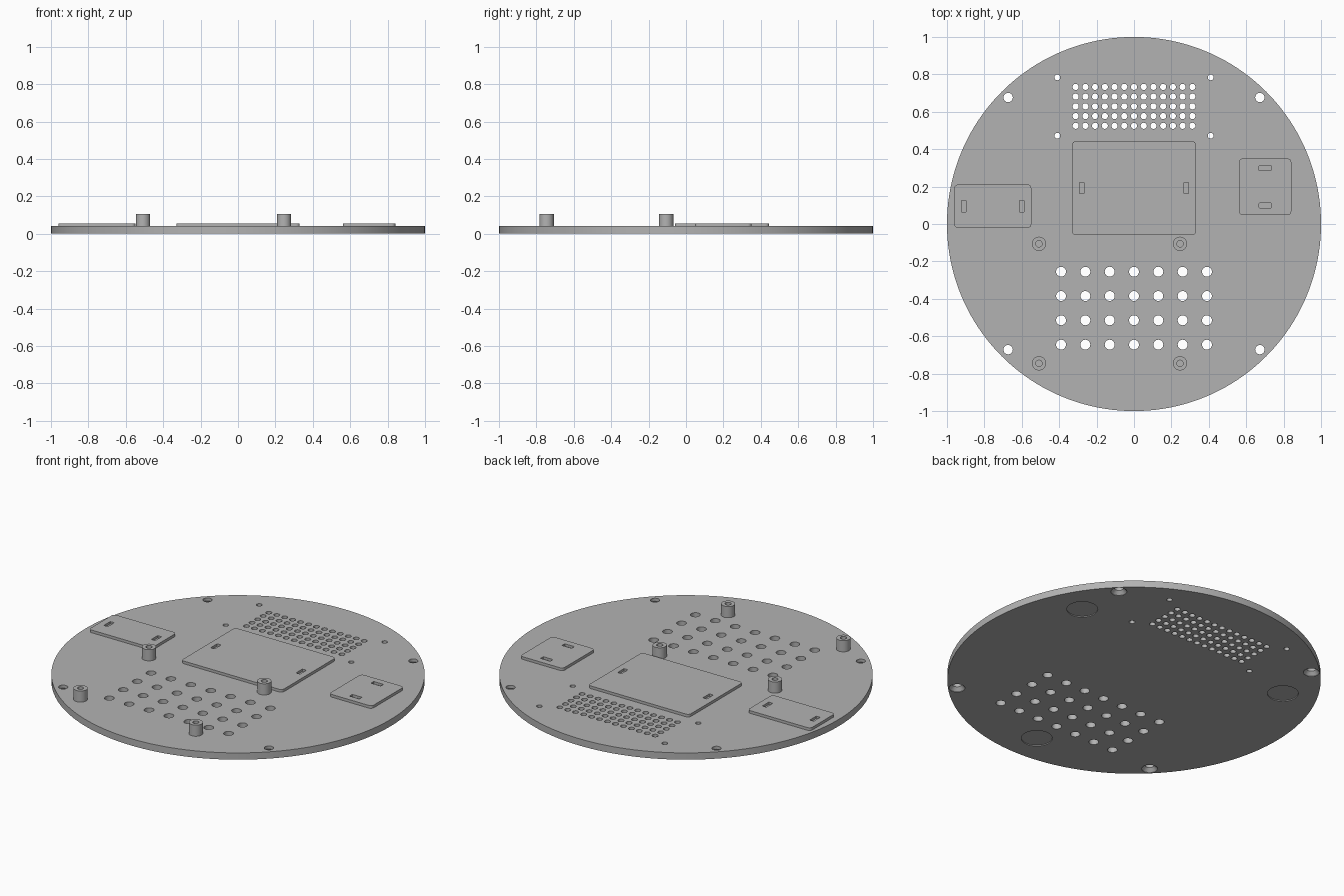
import bpy, bmesh, math

cube = bpy.data.objects.get("Cube")
if cube:
    bpy.data.objects.remove(cube, do_unlink=True)

BASE_TOP, PLATE_TOP, POST_TOP = 0.04, 0.056, 0.106

grey = bpy.data.materials.new("matte grey")
grey.use_nodes = True
colour = (0.45, 0.45, 0.45, 1)
grey.diffuse_color = colour
grey.node_tree.nodes["Principled BSDF"].inputs["Base Color"].default_value = colour


def stack(bm, rings):
    """Closed solid skinned through matching loops of points."""
    loops = [[bm.verts.new(p) for p in ring] for ring in rings]
    n = len(loops[0])
    for low, high in zip(loops, loops[1:]):
        for i in range(n):
            j = (i + 1) % n
            bm.faces.new((low[i], low[j], high[j], high[i]))
    bm.faces.new(loops[0][::-1])
    bm.faces.new(loops[-1])


def turned(bm, x, y, profile, sides=24):
    """Solid of revolution from (radius, height) pairs, bottom to top."""
    turns = [math.tau * i / sides for i in range(sides)]
    stack(bm, [[(x + r * math.cos(a), y + r * math.sin(a), z) for a in turns]
               for r, z in profile])


def rounded_box(bm, x, y, w, d, z0, z1, radius):
    """Upright block with rounded vertical corners."""
    outline = []
    for quarter, (sx, sy) in enumerate(((1, 1), (-1, 1), (-1, -1), (1, -1))):
        for step in range(7):
            a = math.pi / 2 * (quarter + step / 6)
            outline.append((x + sx * (w / 2 - radius) + radius * math.cos(a),
                            y + sy * (d / 2 - radius) + radius * math.sin(a)))
    stack(bm, [[(px, py, z) for px, py in outline] for z in (z0, z1)])


def make(name, bm):
    mesh = bpy.data.meshes.new(name)
    bm.to_mesh(mesh)
    bm.free()
    mesh.materials.append(grey)
    obj = bpy.data.objects.new(name, mesh)
    bpy.context.collection.objects.link(obj)
    return obj


def cut(obj, bm):
    """Subtract the cutter mesh from obj and discard the cutter."""
    cutter = make("cutter", bm)
    cutter.hide_render = True
    mod = obj.modifiers.new("holes", 'BOOLEAN')
    mod.operation, mod.solver, mod.object = 'DIFFERENCE', 'EXACT', cutter
    bpy.ops.object.select_all(action='DESELECT')
    bpy.context.view_layer.objects.active = obj
    obj.select_set(True)
    bpy.ops.object.modifier_apply(modifier=mod.name)
    bpy.data.objects.remove(cutter, do_unlink=True)


def smooth(obj):
    bpy.ops.object.select_all(action='DESELECT')
    bpy.context.view_layer.objects.active = obj
    obj.select_set(True)
    bpy.ops.object.shade_smooth_by_angle(angle=math.radians(30))


# Round base
bm = bmesh.new()
turned(bm, 0, 0, [(1, 0), (1, BASE_TOP)], 160)
base = make("round_base", bm)

holes = bmesh.new()


def drill(x, y, radius):
    turned(holes, x, y, [(radius, -0.02), (radius, BASE_TOP + 0.02)])


# Fine vent grid at the back, wide vent grid at the front
for col in range(-6, 7):
    for row in range(5):
        drill(col * 0.052, 0.525 + row * 0.052, 0.0165)
for col in range(-3, 4):
    for row in range(4):
        drill(col * 0.13, -0.255 - row * 0.13, 0.0265)

for side in (-1, 1):
    # Small pin holes beside the fine vent
    for y in (0.472, 0.784):
        drill(side * 0.41, y, 0.0155)
    # Countersunk screw holes, wide end underneath
    for y in (-0.672, 0.676):
        turned(holes, side * 0.673, y,
               [(0.043, -0.01), (0.043, 0.002), (0.025, 0.022), (0.025, 0.06)])

# Shallow round foot recesses underneath
for degrees in (30, 150, 270):
    a = math.radians(degrees)
    turned(holes, 0.81 * math.cos(a), 0.81 * math.sin(a),
           [(0.083, -0.02), (0.083, 0.005)], 48)
cut(base, holes)
smooth(base)

# Raised plates with a pair of blind slots: name, centre, size, slot axis, spacing
plates = (
    ("right_plate", (-0.755, 0.095), (0.412, 0.232), 'x', 0.155),
    ("centre_plate", (0, 0.192), (0.66, 0.504), 'x', 0.279),
    ("left_plate", (0.701, 0.199), (0.28, 0.302), 'y', 0.1),
)
for name, (x, y), (w, d), axis, gap in plates:
    bm = bmesh.new()
    rounded_box(bm, x, y, w, d, BASE_TOP, PLATE_TOP, 0.02)
    plate = make(name, bm)
    slots = bmesh.new()
    for side in (-1, 1):
        if axis == 'x':
            rounded_box(slots, x + side * gap, y, 0.026, 0.06, 0.042, 0.08, 0.003)
        else:
            rounded_box(slots, x, y + side * gap, 0.064, 0.026, 0.042, 0.08, 0.003)
    cut(plate, slots)
    smooth(plate)

# Hollow mounting posts, open at the top
for x, across in ((-0.508, "right"), (0.246, "left")):
    for y, along in ((-0.745, "front"), (-0.106, "back")):
        bm = bmesh.new()
        turned(bm, x, y, [(0.038, BASE_TOP), (0.038, POST_TOP),
                          (0.017, POST_TOP), (0.017, BASE_TOP + 0.003)], 32)
        smooth(make(f"{along}_{across}_post", bm))
